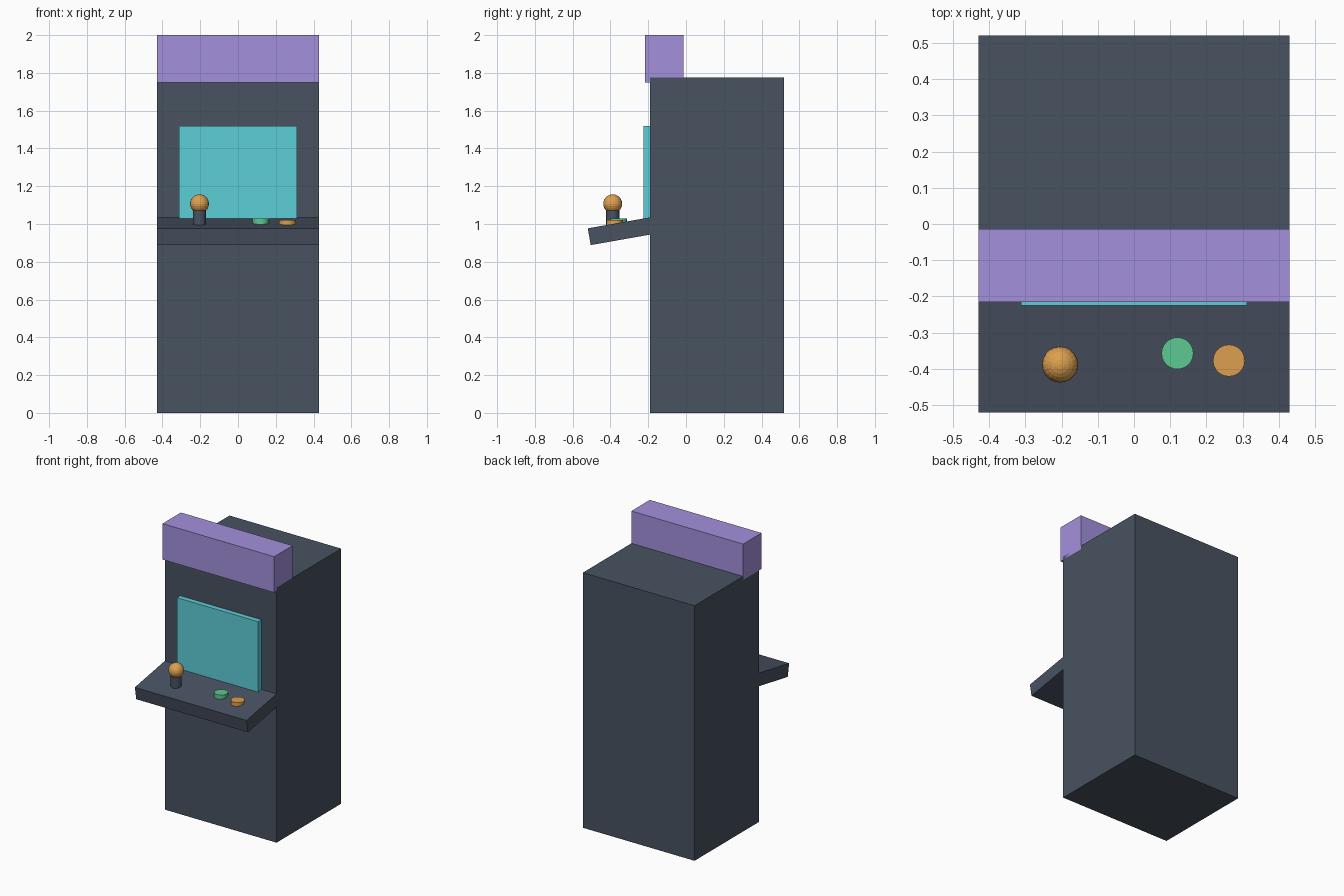
import bpy
from math import radians, sin, cos

if "Cube" in bpy.data.objects:
    bpy.data.objects.remove(bpy.data.objects["Cube"])


def material(name, r, g, b):
    m = bpy.data.materials.new(name)
    m.diffuse_color = (r, g, b, 1)
    m.use_nodes = True
    m.node_tree.nodes["Principled BSDF"].inputs["Base Color"].default_value = m.diffuse_color
    return m


SLATE = material("slate", 0.065, 0.085, 0.12)
PURPLE = material("purple", 0.37, 0.28, 0.72)
CYAN = material("cyan", 0.11, 0.62, 0.68)
ORANGE = material("orange", 0.72, 0.35, 0.08)
GREEN = material("green", 0.11, 0.58, 0.29)


def finish(name, mat):
    ob = bpy.context.object
    ob.name = name
    ob.data.materials.append(mat)
    return ob


def box(name, size, centre, mat, tilt=0):
    bpy.ops.mesh.primitive_cube_add(size=1, location=centre, rotation=(tilt, 0, 0))
    ob = finish(name, mat)
    ob.scale = size
    return ob


def disc(name, x, y, z0, z1, radius, mat):
    bpy.ops.mesh.primitive_cylinder_add(vertices=24, radius=radius, depth=z1 - z0,
                                        location=(x, y, (z0 + z1) / 2))
    return finish(name, mat)


W = 0.86

# Cabinet, overhanging sign box and raised screen
box("cabinet", (W, 0.71, 1.775), (0, 0.165, 0.8875), SLATE)
box("marquee", (W, 0.202, 0.25), (0, -0.115, 1.875), PURPLE)
box("screen", (0.625, 0.05, 0.5), (0, -0.2, 1.27), CYAN)

# Control shelf, tilted 10 degrees, placed from its top front edge
tilt, depth, thick = radians(10), 0.38, 0.09
y = -0.52 + cos(tilt) * depth / 2 + sin(tilt) * thick / 2
z = 0.977 + sin(tilt) * depth / 2 - cos(tilt) * thick / 2
box("control_panel", (W, depth, thick), (0, y, z), SLATE, tilt)

# Joystick
disc("joystick_shaft", -0.204, -0.388, 0.985, 1.09, 0.035, SLATE)
bpy.ops.mesh.primitive_uv_sphere_add(segments=20, ring_count=12, radius=0.05,
                                     location=(-0.204, -0.388, 1.107))
finish("joystick_ball", ORANGE)

# Buttons
disc("green_button", 0.12, -0.357, 0.99, 1.028, 0.044, GREEN)
disc("orange_button", 0.262, -0.377, 0.985, 1.021, 0.044, ORANGE)
